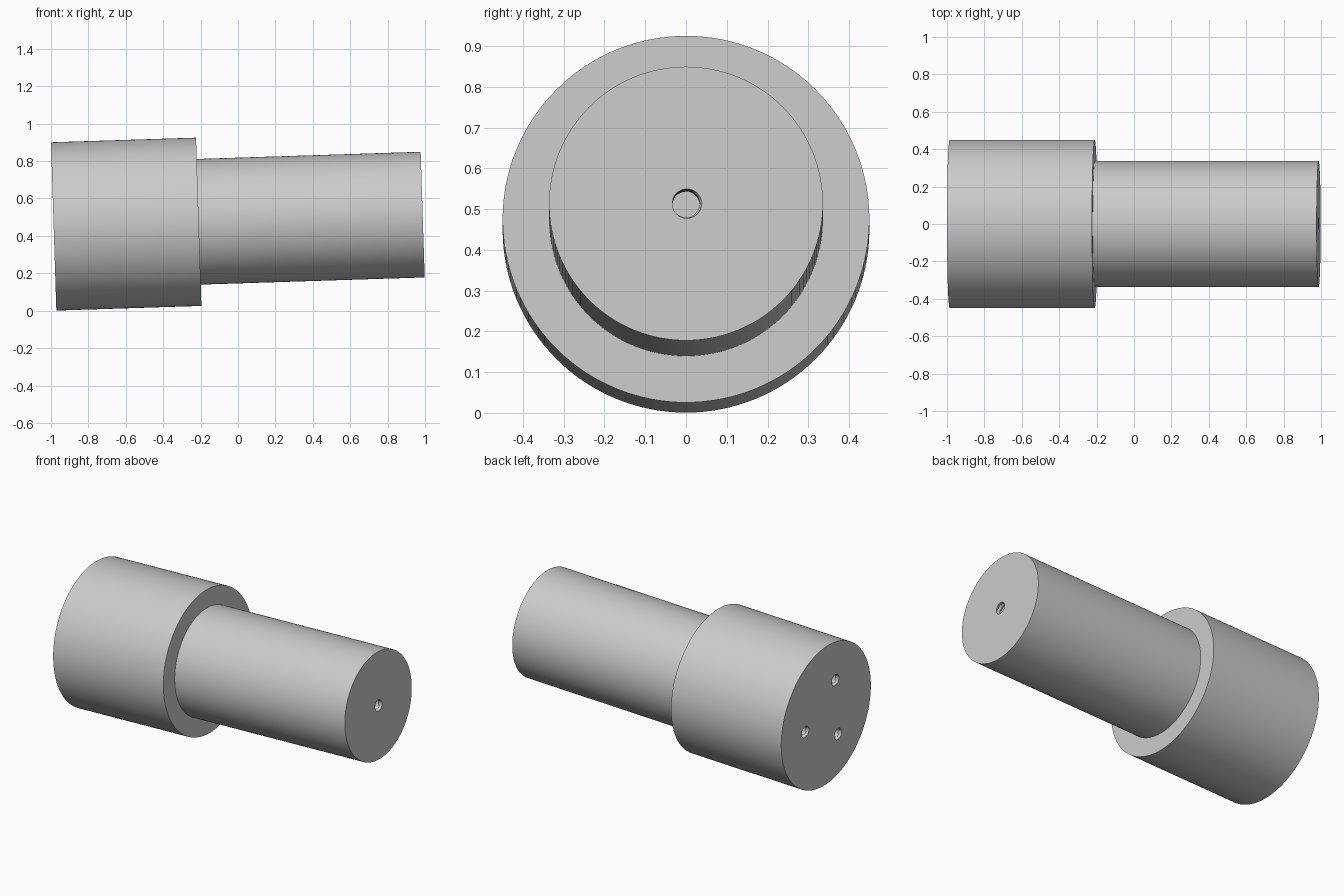
import bpy, bmesh, math
from mathutils import Matrix, Vector

if "Cube" in bpy.data.objects:
    bpy.data.objects.remove(bpy.data.objects["Cube"])

HEAD_R, SHAFT_R = 0.45, 0.336
HEAD_LEN, TOTAL = 0.776, 1.974
HOLE_R, HOLE_DEPTH, PITCH = 0.033, 0.15, 0.025
TILT = 0.032

steel = bpy.data.materials.new("grey steel")
steel.use_nodes = True
steel.diffuse_color = (0.6, 0.6, 0.6, 1)
steel.node_tree.nodes["Principled BSDF"].inputs["Base Color"].default_value = (0.6, 0.6, 0.6, 1)


def turned(name, stations, segs):
    """Closed solid along x; each station is (x, radius as a function of angle)."""
    bm = bmesh.new()
    rings = []
    for x, radius in stations:
        angles = [math.tau * i / segs for i in range(segs)]
        rings.append([bm.verts.new((x, radius(a) * math.cos(a), radius(a) * math.sin(a)))
                      for a in angles])
    for a, b in zip(rings, rings[1:]):
        for i in range(segs):
            j = (i + 1) % segs
            bm.faces.new((a[i], a[j], b[j], b[i]))
    bm.faces.new(rings[0])
    bm.faces.new(rings[-1])
    bmesh.ops.recalc_face_normals(bm, faces=bm.faces)
    mesh = bpy.data.meshes.new(name)
    bm.to_mesh(mesh)
    bm.free()
    mesh.materials.append(steel)
    obj = bpy.data.objects.new(name, mesh)
    bpy.context.collection.objects.link(obj)
    return obj


def thread_radius(x):
    """V-shaped helical groove."""
    def radius(angle):
        phase = (x / PITCH - angle / math.tau) % 1
        return HOLE_R + 0.006 * (1 - abs(2 * phase - 1))
    return radius


# Stepped body: wide head and narrower shaft
body = turned("stepped_shaft", [(x, lambda a, r=r: r) for x, r in
              ((0, HEAD_R), (HEAD_LEN, HEAD_R), (HEAD_LEN, SHAFT_R), (TOTAL, SHAFT_R))], 128)

# Threaded holes: three around the head face, one in the shaft end
steps = 32
start = -0.01
thread = [(start + (HOLE_DEPTH - start) * i / steps,) for i in range(steps + 1)]
thread = [(x, thread_radius(x)) for (x,) in thread]
placements = []
for k in range(3):
    a = math.radians(113 + 120 * k)
    placements.append(Matrix.Translation((0, 0.211 * math.cos(a), 0.211 * math.sin(a))))
placements.append(Matrix.Translation((TOTAL, 0, 0)) @ Matrix.Rotation(math.pi, 4, "Z"))

cutters = []
for place in placements:
    cutter = turned("hole_cutter", thread, 32)
    cutter.data.transform(place)
    cutter.hide_render = True
    mod = body.modifiers.new("threaded_hole", "BOOLEAN")
    mod.operation, mod.solver, mod.object = "DIFFERENCE", "EXACT", cutter
    cutters.append(cutter)

bpy.context.view_layer.objects.active = body
body.select_set(True)
for mod in list(body.modifiers):
    bpy.ops.object.modifier_apply(modifier=mod.name)
for cutter in cutters:
    bpy.data.objects.remove(cutter)

# Smooth sides with sharp rims, then tilt the body slightly upward toward the shaft end
bpy.ops.object.select_all(action="DESELECT")
body.select_set(True)
bpy.ops.object.shade_smooth_by_angle(angle=math.radians(30))
body.rotation_euler.y = -TILT
body.location = Vector((-0.9856, 0, 0.4505))
